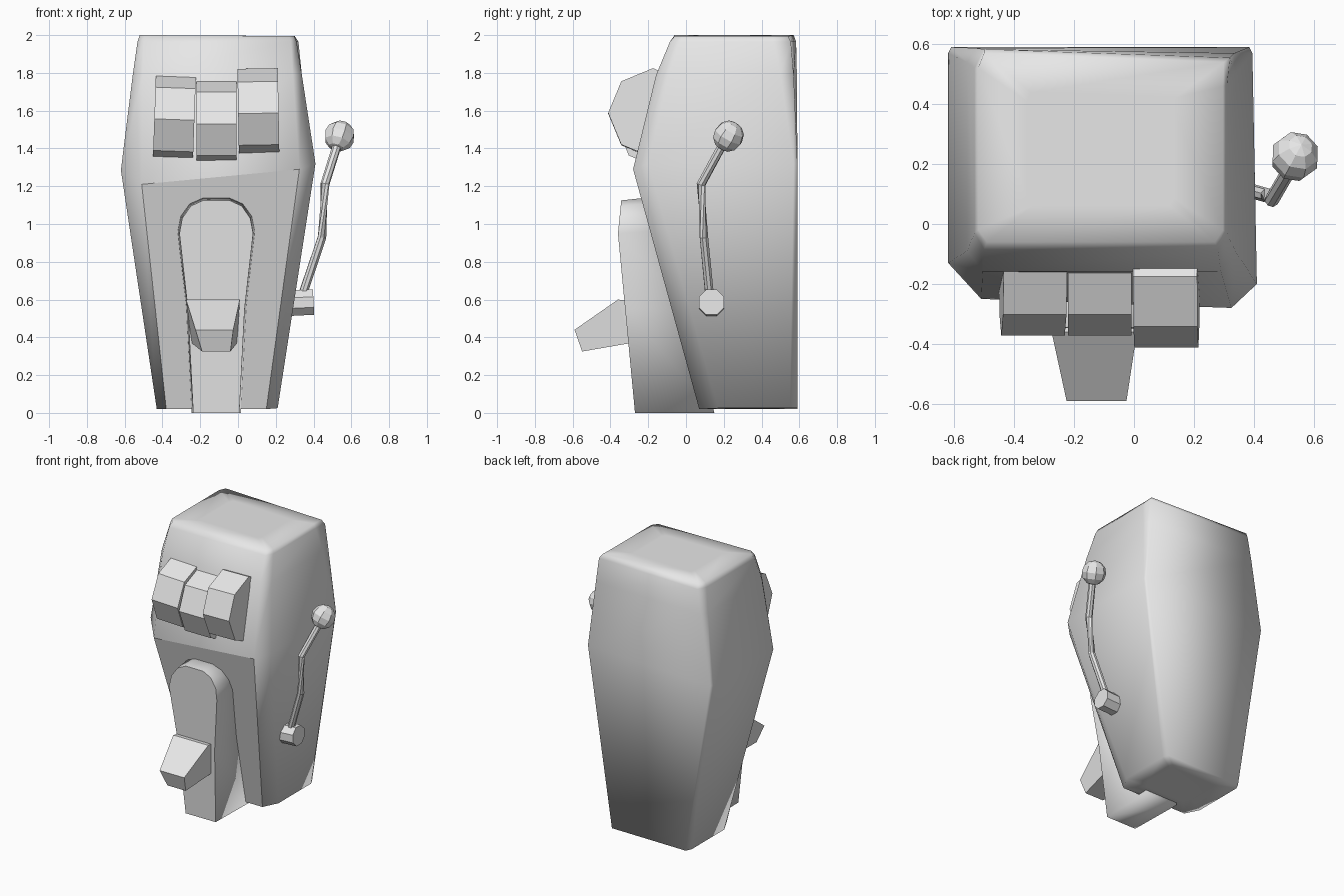
import bpy, bmesh, math
from mathutils import Vector, Matrix

cube = bpy.data.objects.get("Cube")
if cube:
    bpy.data.objects.remove(cube, do_unlink=True)

grey = bpy.data.materials.new("light_grey")
grey.use_nodes = True
grey.diffuse_color = (0.8, 0.8, 0.8, 1)
grey.node_tree.nodes["Principled BSDF"].inputs["Base Color"].default_value = (0.8, 0.8, 0.8, 1)


def finish(name, bm, rounded=False):
    """Turn a bmesh into a named object; rounded parts keep a flat, crisp lower front."""
    bmesh.ops.recalc_face_normals(bm, faces=bm.faces)
    bm.normal_update()
    if rounded:
        for face in bm.faces:
            face.smooth = True
        for face in bm.faces:
            if face.normal.y < -.9 and face.calc_center_median().z < 1:
                face.smooth = False
                for edge in face.edges:
                    edge.smooth = False
    mesh = bpy.data.meshes.new(name)
    bm.to_mesh(mesh)
    bm.free()
    mesh.materials.append(grey)
    obj = bpy.data.objects.new(name, mesh)
    bpy.context.collection.objects.link(obj)


def loft(rings):
    """Skin equal-length point rings and cap both ends."""
    bm = bmesh.new()
    vs = [[bm.verts.new(p) for p in ring] for ring in rings]
    n = len(vs[0])
    for a, b in zip(vs, vs[1:]):
        for i in range(n):
            j = (i + 1) % n
            bm.faces.new((a[i], a[j], b[j], b[i]))
    bm.faces.new(vs[0][::-1])
    bm.faces.new(vs[-1])
    return bm


def shrink(ring, factor):
    """Copy of a ring pulled towards its middle."""
    mid = sum((Vector(p) for p in ring), Vector()) / len(ring)
    return [mid.lerp(Vector(p), factor) for p in ring]


def aim(start, end):
    """Matrix that lays a z-axis cylinder between two points."""
    start, end = Vector(start), Vector(end)
    rot = (end - start).to_track_quat('Z', 'Y').to_matrix().to_4x4()
    return Matrix.Translation((start + end) / 2) @ rot


# Cabinet: chamfered rings, widest at the waist, softly shaded
foot = [(-.43, .55, .02), (-.43, .17, .02), (-.38, .07, .02), (.15, .07, .02),
        (.21, .17, .025), (.21, .55, .025), (.19, .59, .025), (-.41, .59, .02)]
waist = [(-.62, .57, 1.285), (-.62, -.13, 1.285), (-.51, -.25, 1.21), (.325, -.28, 1.29),
         (.41, -.2, 1.32), (.395, .57, 1.32), (.385, .59, 1.32), (-.61, .59, 1.285)]
brow = [(-.557, .54, 1.79), (-.557, -.09, 1.79), (-.505, -.158, 1.79), (.29, -.158, 1.79),
        (.338, -.09, 1.79), (.338, .5, 1.79), (.335, .57, 1.79), (-.53, .587, 1.79)]
shoulder = [(-.532, .52, 1.965), (-.532, -.03, 1.965), (-.5, -.085, 1.965), (.28, -.085, 1.965),
            (.31, -.03, 1.965), (.31, .46, 1.965), (.32, .555, 1.965), (-.5, .583, 1.965)]
crown = [(-.52, .52, 2), (-.52, -.02, 2), (-.49, -.06, 2), (.27, -.06, 1.995),
         (.297, -.02, 1.995), (.297, .46, 1.995), (.3, .54, 1.995), (-.5, .57, 2)]
finish("cabinet", loft([shrink(foot, .6), foot, waist, brow, shoulder, crown, shrink(crown, .6)]), True)

# Three reels
reels = [("left_hand_reel", -.337, .212, -.135, 1.553, 2),
         ("middle_reel", -.114, .212, -.135, 1.53, 0),
         ("right_hand_reel", .108, .214, -.175, 1.586, -1)]
for name, x, width, y, z, tilt in reels:
    bm = bmesh.new()
    bmesh.ops.create_cone(bm, cap_ends=True, segments=8, radius1=.237, radius2=.237, depth=width,
                          matrix=Matrix.Translation((x, y, z))
                          @ Matrix.Rotation(math.radians(tilt), 4, 'Y')
                          @ Matrix.Rotation(math.radians(90), 4, 'Y'))
    finish(name, bm)

# Arched front column, sloping forward as it rises
MID = -.115
half = [(.122, 0), (.15, .55), (.195, .95), (.18, 1.03), (.135, 1.095), (.07, 1.125)]
outline = [(-w, z) for w, z in half] + [(w, z) for w, z in reversed(half)]
front = [(MID + w, -.27 - .095 * min(z, .95) + .1 * max(z - .95, 0), z) for w, z in outline]
back = [(MID + w * 1.07, .15 - .25 * z, z * 1.02) for w, z in outline]
finish("front_column", loft([front, back]), True)

# Tapered coin chute
mouth = [(-.225, -.59, .44), (-.19, -.55, .325), (-.04, -.55, .325), (-.025, -.59, .44)]
root = [(-.275, -.36, .6), (-.245, -.29, .37), (-.005, -.29, .37), (.01, -.36, .6)]
inner = [(-.25, -.2, .58), (-.23, -.2, .37), (-.01, -.2, .37), (0, -.2, .58)]
finish("coin_chute", loft([mouth, root, inner]))

# Lever hub, bent arm and ball
bm = bmesh.new()
bmesh.ops.create_cone(bm, cap_ends=True, segments=8, radius1=.073, radius2=.073, depth=.14,
                      matrix=aim((.26, .135, .58), (.4, .135, .587)) @ Matrix.Rotation(math.pi / 8, 4, 'Z'))
finish("lever_hub", bm)

path = [(.34, .125, .62), (.445, .095, .93), (.46, .08, 1.21), (.535, .21, 1.45)]
rings = []
for i, p in enumerate(path):
    before, after = Vector(path[max(i - 1, 0)]), Vector(path[min(i + 1, 3)])
    rot = (after - before).to_track_quat('Z', 'Y')
    rings.append([Vector(p) + rot @ Vector((.024 * math.cos(k * math.pi / 4),
                                            .024 * math.sin(k * math.pi / 4), 0)) for k in range(8)])
finish("lever_arm", loft(rings))

bm = bmesh.new()
bmesh.ops.create_uvsphere(bm, u_segments=8, v_segments=6, radius=.083,
                          matrix=aim((.46, .08, 1.21), (.615, .37, 1.72)))
finish("lever_ball", bm)
